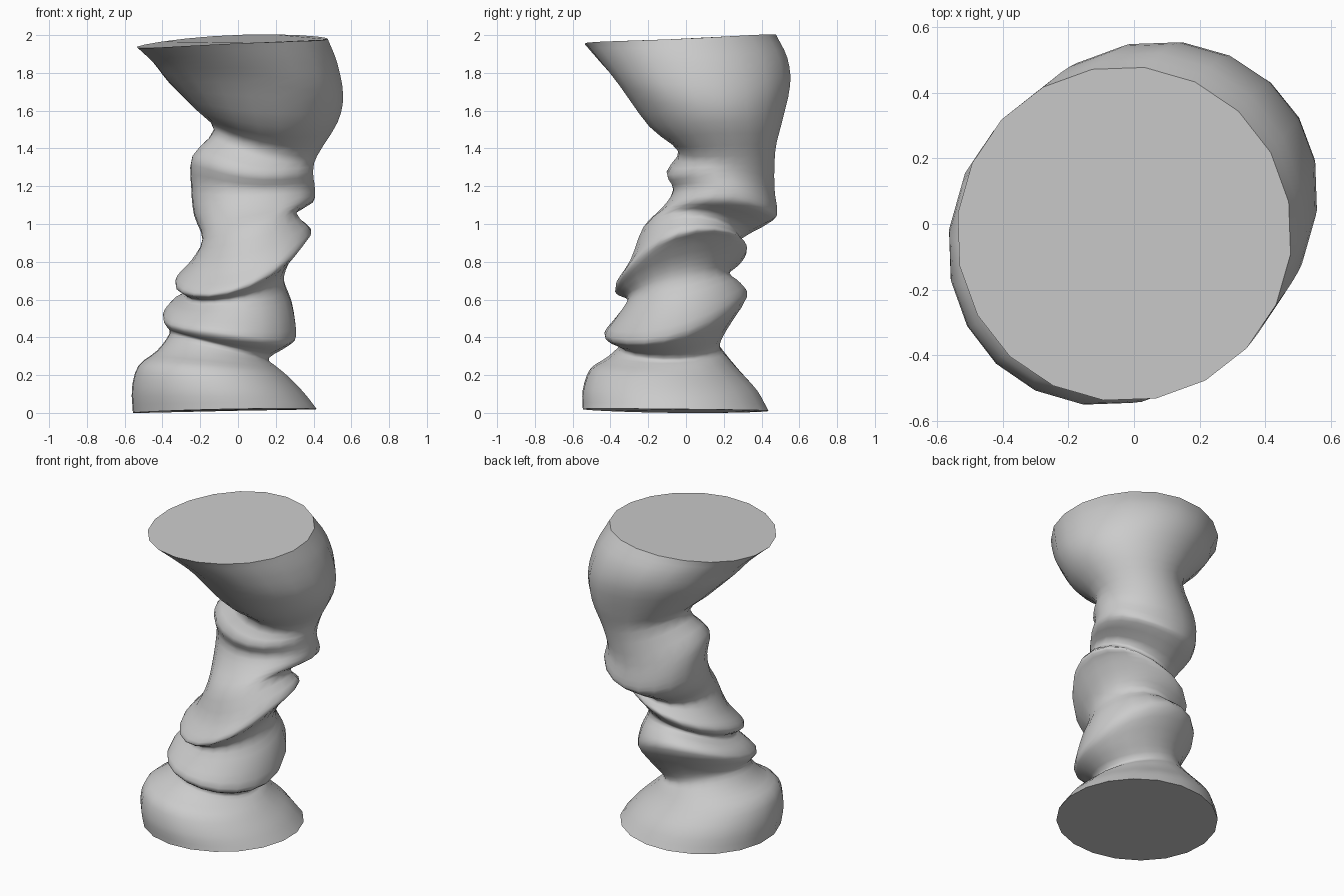
import bpy, bmesh
from math import cos, sin, tau, radians
from mathutils import Vector

if "Cube" in bpy.data.objects:
    bpy.data.objects.remove(bpy.data.objects["Cube"])

# Four side profiles (offset from axis, height), matched station by station:
# base, waist groove, first fold, groove, second fold, groove, collar, cup
front = [(-.55, .02), (-.55, .12), (-.51, .23), (-.42, .29), (-.35, .355), (-.40, .375), (-.435, .42),
         (-.37, .51), (-.31, .60), (-.36, .63), (-.375, .67), (-.30, .79), (-.23, .97), (-.13, 1.08),
         (-.07, 1.18), (-.105, 1.27), (-.04, 1.39), (-.20, 1.52), (-.36, 1.74), (-.46, 1.86), (-.54, 1.955)]
right = [(.42, .02), (.35, .11), (.26, .20), (.20, .25), (.165, .29), (.27, .36), (.31, .42),
         (.29, .57), (.245, .70), (.27, .80), (.35, .91), (.39, .97), (.31, 1.06), (.40, 1.12),
         (.41, 1.18), (.40, 1.27), (.42, 1.36), (.53, 1.54), (.56, 1.68), (.53, 1.85), (.48, 1.98)]
back = [(.44, .01), (.38, .12), (.29, .22), (.22, .30), (.18, .36), (.22, .45), (.325, .62),
        (.29, .69), (.23, .74), (.29, .80), (.325, .86), (.31, .90), (.30, .935), (.46, 1.02),
        (.485, 1.07), (.47, 1.20), (.475, 1.40), (.51, 1.54), (.555, 1.74), (.54, 1.88), (.48, 2.0)]
left = [(-.56, 0), (-.565, .13), (-.53, .25), (-.43, .33), (-.365, .42), (-.38, .46), (-.40, .51),
        (-.36, .57), (-.27, .62), (-.33, .67), (-.32, .72), (-.25, .80), (-.19, .92), (-.235, 1.05),
        (-.25, 1.20), (-.245, 1.36), (-.13, 1.50), (-.23, 1.61), (-.37, 1.75), (-.45, 1.85), (-.54, 1.935)]
SIDES, STEPS = 20, 3


def smooth(profile):
    """Catmull-Rom curve through the profile points."""
    p = [Vector(q) for q in profile]
    p = [2 * p[0] - p[1]] + p + [2 * p[-1] - p[-2]]
    out = []
    for a, b, c, d in zip(p, p[1:], p[2:], p[3:]):
        for k in range(STEPS):
            t = k / STEPS
            out.append(.5 * (2 * b + (c - a) * t + (2 * a - 5 * b + 4 * c - d) * t * t
                             + (3 * b - a - 3 * c + d) * t ** 3))
    return out + [p[-2]]


# Twisted column: elliptical rings warped to meet the four profiles
bm = bmesh.new()
rings = []
for f, r, b, l in zip(*map(smooth, (front, right, back, left))):
    mean = (f.y + r.y + b.y + l.y) / 4
    saddle = (r.y + l.y - f.y - b.y) / 4
    ring = []
    for i in range(SIDES):
        a = tau * i / SIDES + radians(11)
        ring.append(bm.verts.new((
            (r.x + l.x) / 2 + (r.x - l.x) / 2 * cos(a),
            (b.x + f.x) / 2 + (b.x - f.x) / 2 * sin(a),
            mean + (r.y - l.y) / 2 * cos(a) + (b.y - f.y) / 2 * sin(a) + saddle * cos(2 * a))))
    rings.append(ring)
for lo, hi in zip(rings, rings[1:]):
    for i in range(SIDES):
        j = (i + 1) % SIDES
        bm.faces.new((lo[i], lo[j], hi[j], hi[i])).smooth = True

# Flat end caps with crisp rims
for ring in (rings[0][::-1], rings[-1]):
    cap = bm.faces.new(ring)
    for e in cap.edges:
        e.smooth = False
bmesh.ops.recalc_face_normals(bm, faces=bm.faces[:])

mesh = bpy.data.meshes.new("twisted_column")
bm.to_mesh(mesh)
bm.free()
column = bpy.data.objects.new("twisted_column", mesh)
bpy.context.collection.objects.link(column)
